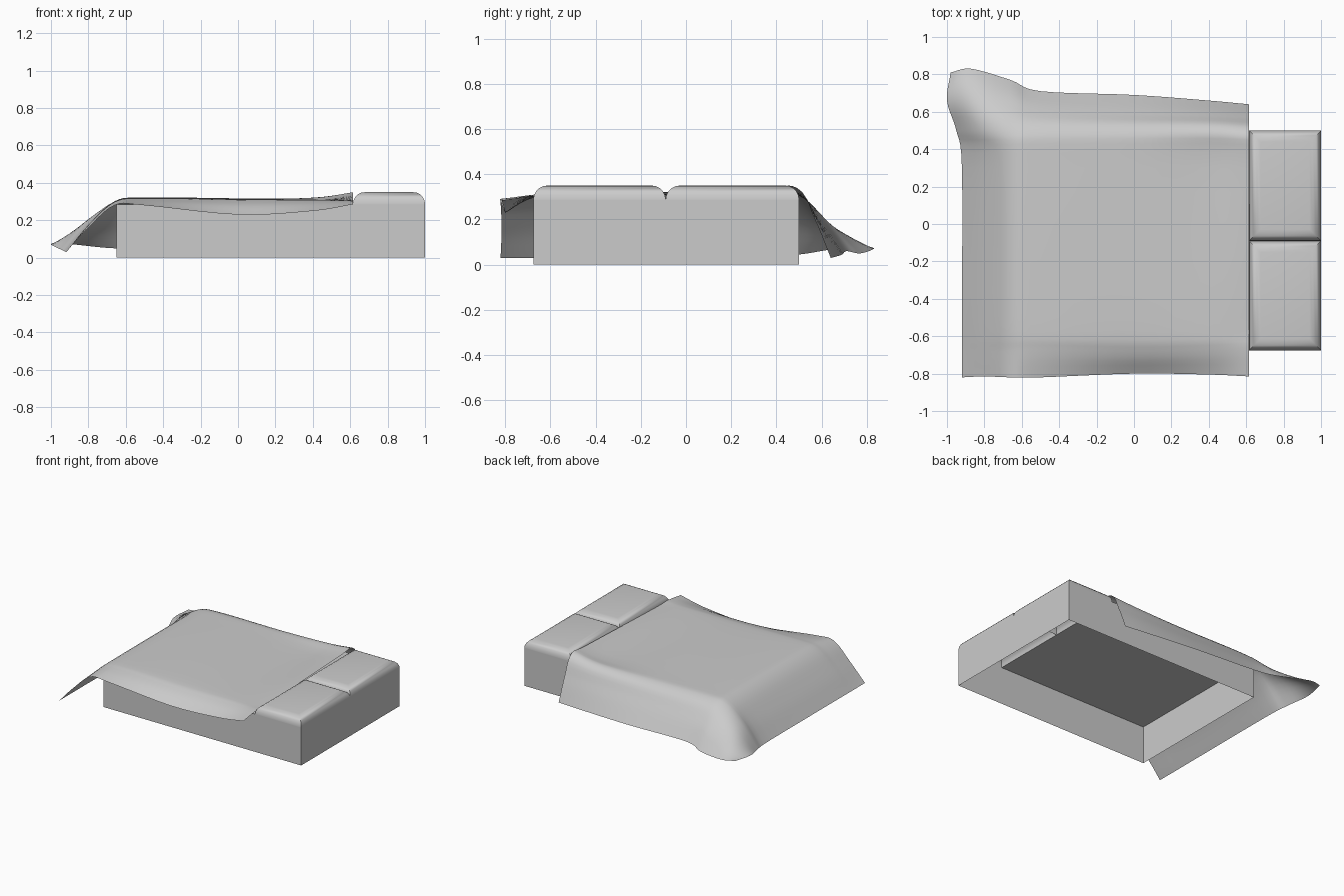
import bpy, bmesh
from mathutils import Vector

if "Cube" in bpy.data.objects:
    bpy.data.objects.remove(bpy.data.objects["Cube"])

X0, X1, Y0, Y1 = -0.65, 1.0, -0.675, 0.5   # bed footprint
TOP, SPLIT, MID = 0.285, 0.615, -0.09      # base top, pillow start, pillow gap


def finish(bm, name, angle):
    bmesh.ops.recalc_face_normals(bm, faces=bm.faces)
    me = bpy.data.meshes.new(name)
    bm.to_mesh(me)
    bm.free()
    ob = bpy.data.objects.new(name, me)
    bpy.context.collection.objects.link(ob)
    bpy.ops.object.select_all(action='DESELECT')
    ob.select_set(True)
    bpy.context.view_layer.objects.active = ob
    bpy.ops.object.shade_smooth_by_angle(angle=angle)
    return ob


def box(bm, lo, hi):
    lo, hi = Vector(lo), Vector(hi)
    bmesh.ops.create_cube(bm, size=1)
    for v in bm.verts:
        v.co = Vector([(lo[i] + hi[i]) / 2 + v.co[i] * (hi[i] - lo[i]) for i in range(3)])


def flat_at(bm, z):
    return [f for f in bm.faces if all(abs(v.co.z - z) < 1e-5 for v in f.verts)]


# Bed base: thin shell, open underneath and below the pillows
bm = bmesh.new()
box(bm, (X0, Y0, 0), (X1, Y1, TOP))
bmesh.ops.delete(bm, geom=flat_at(bm, 0) + flat_at(bm, TOP), context='FACES_ONLY')
bm.faces.new([bm.verts.new(p) for p in ((X0, Y0, TOP), (SPLIT, Y0, TOP),
                                       (SPLIT, Y1, TOP), (X0, Y1, TOP))])
bmesh.ops.remove_doubles(bm, verts=bm.verts, dist=1e-5)
finish(bm, "bed_base", 0.5)

# Two pillows with rounded top edges, flush with the base walls
for name, ya, yb in (("front_pillow", Y0, MID), ("back_pillow", MID, Y1)):
    bm = bmesh.new()
    box(bm, (SPLIT, ya, TOP), (X1, yb, 0.35))
    bmesh.ops.delete(bm, geom=flat_at(bm, TOP), context='FACES_ONLY')
    edges = list(flat_at(bm, 0.35)[0].edges)
    bmesh.ops.bevel(bm, geom=edges, offset=0.062, segments=5, profile=0.5, affect='EDGES')
    finish(bm, name, 0.7)

# Blanket: rows along x, each a (y, z) profile from front hem to back hem
rows = [
    (-0.92, [(-.82, .03), (-.68, .03), (-.5, .03), (.3, .03), (.5, .045), (.66, .07), (.81, .08)]),
    (-0.80, [(-.815, .16), (-.68, .17), (-.5, .175), (.3, .175), (.5, .19), (.68, .14), (.83, .07)]),
    (-0.66, [(-.82, .28), (-.68, .29), (-.5, .30), (.3, .30), (.5, .285), (.65, .17), (.77, .05)]),
    (-0.50, [(-.82, .28), (-.67, .31), (-.5, .32), (.3, .32), (.5, .305), (.61, .2), (.71, .06)]),
    (0.0, [(-.80, .23), (-.68, .295), (-.5, .315), (.3, .315), (.5, .305), (.59, .2), (.69, .045)]),
    (0.40, [(-.805, .25), (-.67, .30), (-.5, .31), (.3, .305), (.5, .315), (.58, .2), (.66, .035)]),
    (SPLIT, [(-.815, .285), (-.66, .305), (-.5, .305), (.3, .335), (.49, .34), (.57, .2), (.64, .03)]),
]
flare = {(0, 4): -.03, (0, 5): -.08, (0, 6): -.06, (1, 4): -.02, (1, 5): -.06, (1, 6): -.07}
net = [[Vector((x + flare.get((i, j), 0), y, z)) for j, (y, z) in enumerate(prof)]
       for i, (x, prof) in enumerate(rows)]


def spline(pts, n):
    """Catmull-Rom curve through the points, n samples per span."""
    p = [2 * pts[0] - pts[1]] + pts + [2 * pts[-1] - pts[-2]]
    out = []
    for k in range(1, len(pts)):
        a, b, c, d = p[k - 1:k + 3]
        for s in range(n):
            t = s / n
            out.append(0.5 * (2 * b + (c - a) * t + (2 * a - 5 * b + 4 * c - d) * t * t
                              + (3 * b - a - 3 * c + d) * t ** 3))
    return out + [pts[-1]]


across = [spline(r, 5) for r in net]
grid = [spline(list(col), 5) for col in zip(*across)]
bm = bmesh.new()
vs = [[bm.verts.new(p) for p in line] for line in grid]
for i in range(len(vs) - 1):
    for j in range(len(vs[0]) - 1):
        bm.faces.new((vs[i][j], vs[i][j + 1], vs[i + 1][j + 1], vs[i + 1][j]))
blanket = finish(bm, "blanket", 0.8)
if blanket.data.polygons[len(blanket.data.polygons) // 2].normal.z < 0:
    blanket.data.flip_normals()
